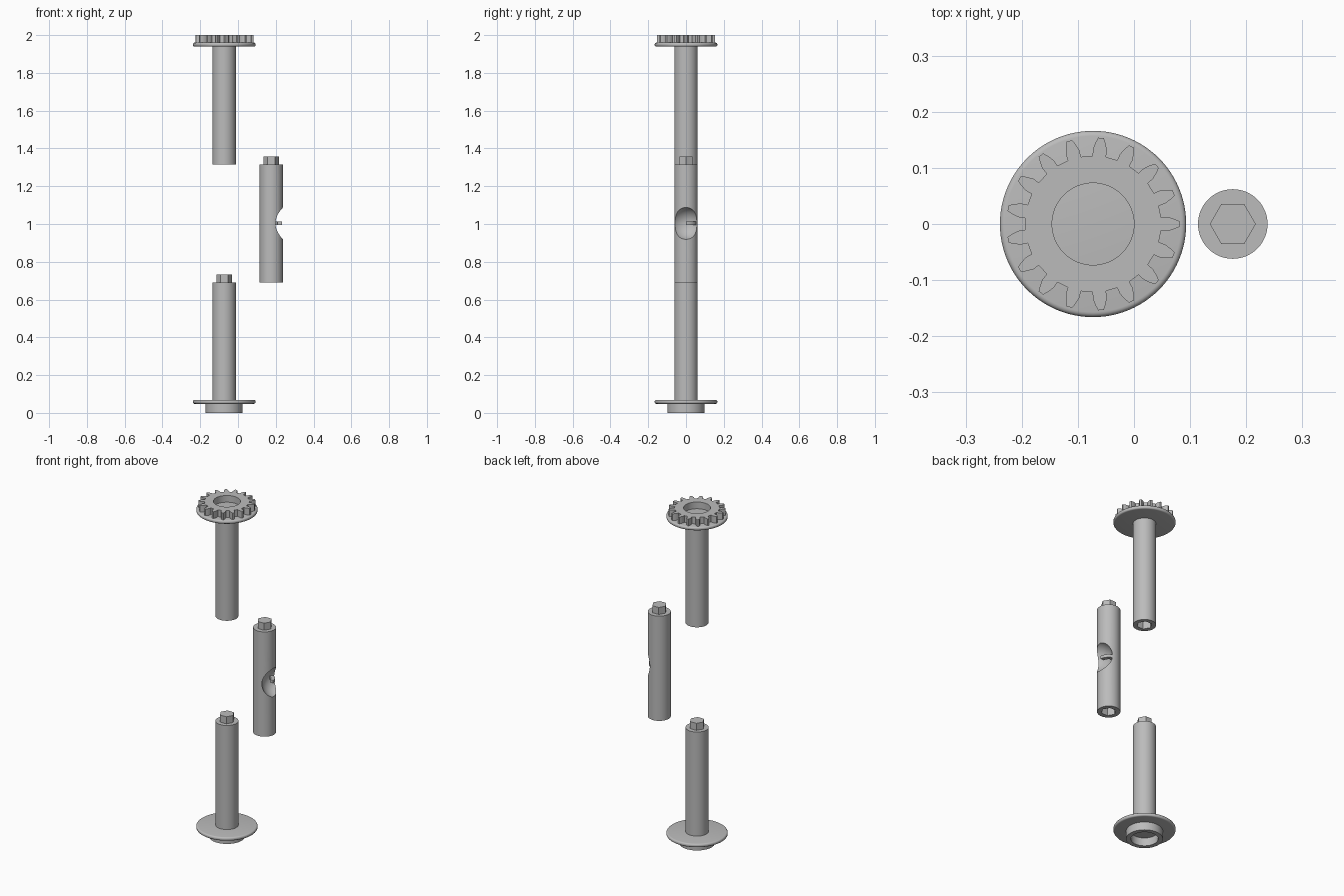
import bpy, bmesh
from math import sin, cos, pi, radians

cube = bpy.data.objects.get("Cube")
if cube:
    bpy.data.objects.remove(cube, do_unlink=True)

GREY = (0.5, 0.5, 0.5, 1)
grey = bpy.data.materials.new("grey")
grey.use_nodes = True
grey.diffuse_color = GREY
grey.node_tree.nodes["Principled BSDF"].inputs["Base Color"].default_value = GREY

AXIS = -0.073     # main axis x
OFFSET = 0.176    # middle shaft x
R = 0.062         # shaft radius
HEX = 0.041       # hex corner radius
BORE = 0.073      # bore in gear and collar


def finish(name, bm):
    bmesh.ops.recalc_face_normals(bm, faces=bm.faces)
    mesh = bpy.data.meshes.new(name)
    bm.to_mesh(mesh)
    bm.free()
    mesh.materials.append(grey)
    obj = bpy.data.objects.new(name, mesh)
    bpy.context.collection.objects.link(obj)
    return obj


def prism(name, outline, z0, z1):
    """Extrude a flat outline from z0 to z1."""
    bm = bmesh.new()
    face = bm.faces.new([bm.verts.new((x, y, z0)) for x, y in outline])
    new = bmesh.ops.extrude_face_region(bm, geom=[face])["geom"]
    bmesh.ops.translate(bm, vec=(0, 0, z1 - z0),
                        verts=[v for v in new if isinstance(v, bmesh.types.BMVert)])
    return finish(name, bm)


def ring(cx, radius, sides):
    return [(cx + radius * cos(2 * pi * i / sides), radius * sin(2 * pi * i / sides))
            for i in range(sides)]


def cylinder(name, cx, radius, z0, z1, sides=64):
    return prism(name, ring(cx, radius, sides), z0, z1)


def cut(obj, cutter):
    cutter.hide_render = True
    mod = obj.modifiers.new("cut", 'BOOLEAN')
    mod.object = cutter
    mod.solver = 'EXACT'
    bpy.context.view_layer.objects.active = obj
    bpy.ops.object.modifier_apply(modifier=mod.name)
    bpy.data.objects.remove(cutter, do_unlink=True)


def flange(name, z0, z1):
    """Thin disc with a rounded rim."""
    disc = cylinder(name, AXIS, 0.166, z0, z1, 96)
    mod = disc.modifiers.new("round", 'BEVEL')
    mod.width, mod.segments = 0.009, 4
    bpy.context.view_layer.objects.active = disc
    bpy.ops.object.modifier_apply(modifier=mod.name)
    return disc


parts = []

# Shafts, with hex sockets below and hex pegs above
for name, cx, z0, z1, socket, peg in (
        ("lower_shaft", AXIS, 0.069, 0.69, False, True),
        ("middle_shaft", OFFSET, 0.69, 1.315, True, True),
        ("upper_shaft", AXIS, 1.315, 1.939, True, False)):
    shaft = cylinder(name, cx, R, z0, z1)
    if socket:
        cut(shaft, cylinder("socket_cutter", cx, HEX, z0 - 0.02, z0 + 0.045, 6))
    parts.append(shaft)
    if peg:
        parts.append(cylinder(name + "_peg", cx, HEX, z1, z1 + 0.042, 6))

# Round hollow in the middle shaft
bm = bmesh.new()
bmesh.ops.create_uvsphere(bm, u_segments=64, v_segments=32, radius=0.089)
bmesh.ops.translate(bm, verts=bm.verts, vec=(0.266, 0, 1.003))
cut(parts[2], finish("hollow_cutter", bm))

# Small curved key inside the hollow
angles = [radians(a) for a in range(0, 76, 5)]
arc = [(OFFSET + 0.056 * cos(a), 0.056 * sin(a)) for a in angles]
arc += [(OFFSET + 0.034 * cos(a), 0.034 * sin(a)) for a in reversed(angles)]
parts.append(prism("hollow_key", arc, 0.994, 1.012))

# Flanges and the lower collar
parts.append(flange("lower_flange", 0.048, 0.069))
parts.append(flange("upper_flange", 1.939, 1.96))
collar = cylinder("lower_collar", AXIS, 0.098, 0, 0.048)
cut(collar, cylinder("collar_cutter", AXIS, BORE, -0.02, 0.07))
parts.append(collar)

# Toothed gear: one tooth profile as (radius, half width)
flank = [(0.121, 0.012), (0.133, 0.0125), (0.145, 0.009), (0.154, 0.005)]
tooth = [(r, -w) for r, w in flank] + [(r, w) for r, w in reversed(flank)]
TEETH = 17
outline = []
for i in range(TEETH):
    a = 2 * pi * i / TEETH
    outline += [(AXIS + x * cos(a) - y * sin(a), x * sin(a) + y * cos(a)) for x, y in tooth]
gear = prism("toothed_gear", outline, 1.96, 2.0)
cut(gear, cylinder("bore_cutter", AXIS, BORE, 1.9, 2.1))
parts.append(gear)

# Smooth round sides, keep edges sharp
bpy.ops.object.select_all(action='DESELECT')
for obj in parts:
    obj.select_set(True)
bpy.context.view_layer.objects.active = parts[0]
bpy.ops.object.shade_smooth_by_angle(angle=radians(30))
